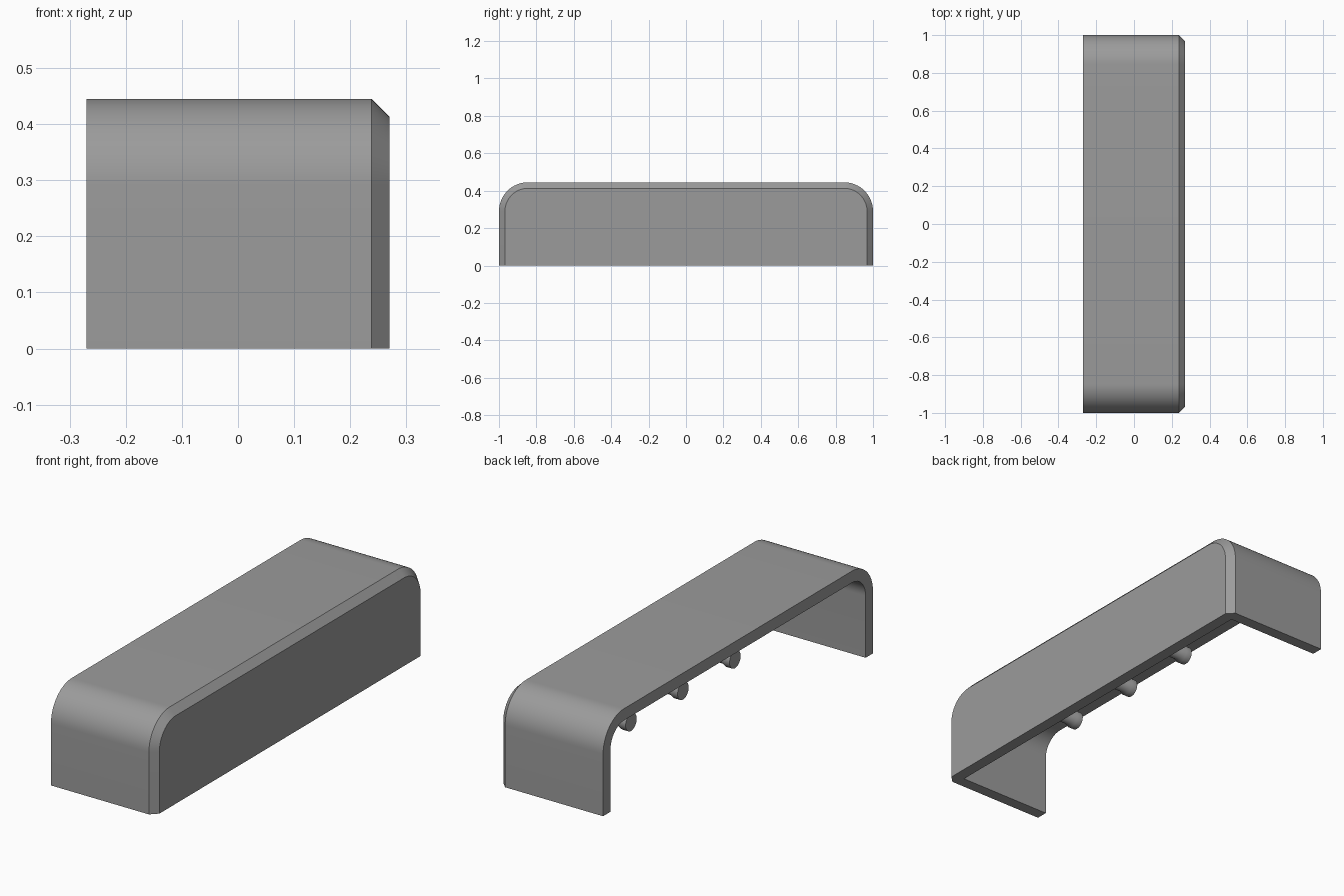
import bpy, bmesh, math

if "Cube" in bpy.data.objects:
    bpy.data.objects.remove(bpy.data.objects["Cube"])

HALF_X, HALF_Y, TOP = 0.27, 1.0, 0.445
WALL, CHAMFER, RADIUS = 0.055, 0.032, 0.155
STEPS = 16

grey = bpy.data.materials.new("mid grey")
grey.diffuse_color = (0.33, 0.33, 0.33, 1)
grey.use_nodes = True
grey.node_tree.nodes["Principled BSDF"].inputs["Base Color"].default_value = grey.diffuse_color


def arch(inset):
    """Arch outline (y, z) with rounded top corners, inset from the outside."""
    r = RADIUS - inset
    cy, cz = HALF_Y - RADIUS, TOP - RADIUS
    right = [(HALF_Y - inset, 0.0)]
    for i in range(STEPS + 1):
        a = math.pi / 2 * i / STEPS
        right.append((cy + r * math.cos(a), cz + r * math.sin(a)))
    return right + [(-y, z) for y, z in reversed(right)]


def finish(name, bm):
    bmesh.ops.recalc_face_normals(bm, faces=bm.faces)
    mesh = bpy.data.meshes.new(name)
    bm.to_mesh(mesh)
    bm.free()
    mesh.materials.append(grey)
    obj = bpy.data.objects.new(name, mesh)
    bpy.context.collection.objects.link(obj)
    bpy.ops.object.select_all(action='DESELECT')
    obj.select_set(True)
    bpy.context.view_layer.objects.active = obj
    bpy.ops.object.shade_smooth_by_angle(angle=math.radians(30))
    return obj


# Hollow cover: from the inner face, out over the open rim, to the chamfered face
bm = bmesh.new()
sections = [(HALF_X - WALL, WALL), (-HALF_X, WALL), (-HALF_X, 0),
            (HALF_X - CHAMFER, 0), (HALF_X, CHAMFER)]
rings = [[bm.verts.new((x, y, z)) for y, z in arch(d)] for x, d in sections]
for a, b in zip(rings, rings[1:]):
    for i in range(len(a) - 1):
        bm.faces.new((a[i], a[i + 1], b[i + 1], b[i]))
bm.faces.new(rings[0])
bm.faces.new(rings[-1])
# Bottom edge of the walls, one half on each side of the middle
bm.faces.new([r[0] for r in rings] + [rings[-1][-1], rings[0][-1]])
bm.faces.new([r[-1] for r in rings])
finish("cover_shell", bm)

# Mounting pegs with flared heads, turned around the x axis
PEG = [(HALF_X - WALL + 0.01, 0.032), (0.065, 0.032), (0.045, 0.041), (0.015, 0.041)]
SIDES = 32
for n, y0 in enumerate((-0.385, 0.0, 0.385)):
    bm = bmesh.new()
    loops = [[bm.verts.new((x, y0 + r * math.cos(2 * math.pi * k / SIDES),
                            0.13 + r * math.sin(2 * math.pi * k / SIDES)))
              for k in range(SIDES)] for x, r in PEG]
    for a, b in zip(loops, loops[1:]):
        for k in range(SIDES):
            j = (k + 1) % SIDES
            bm.faces.new((a[k], a[j], b[j], b[k]))
    bm.faces.new(loops[0])
    bm.faces.new(loops[-1])
    finish(f"mounting_peg_{n + 1}", bm)
